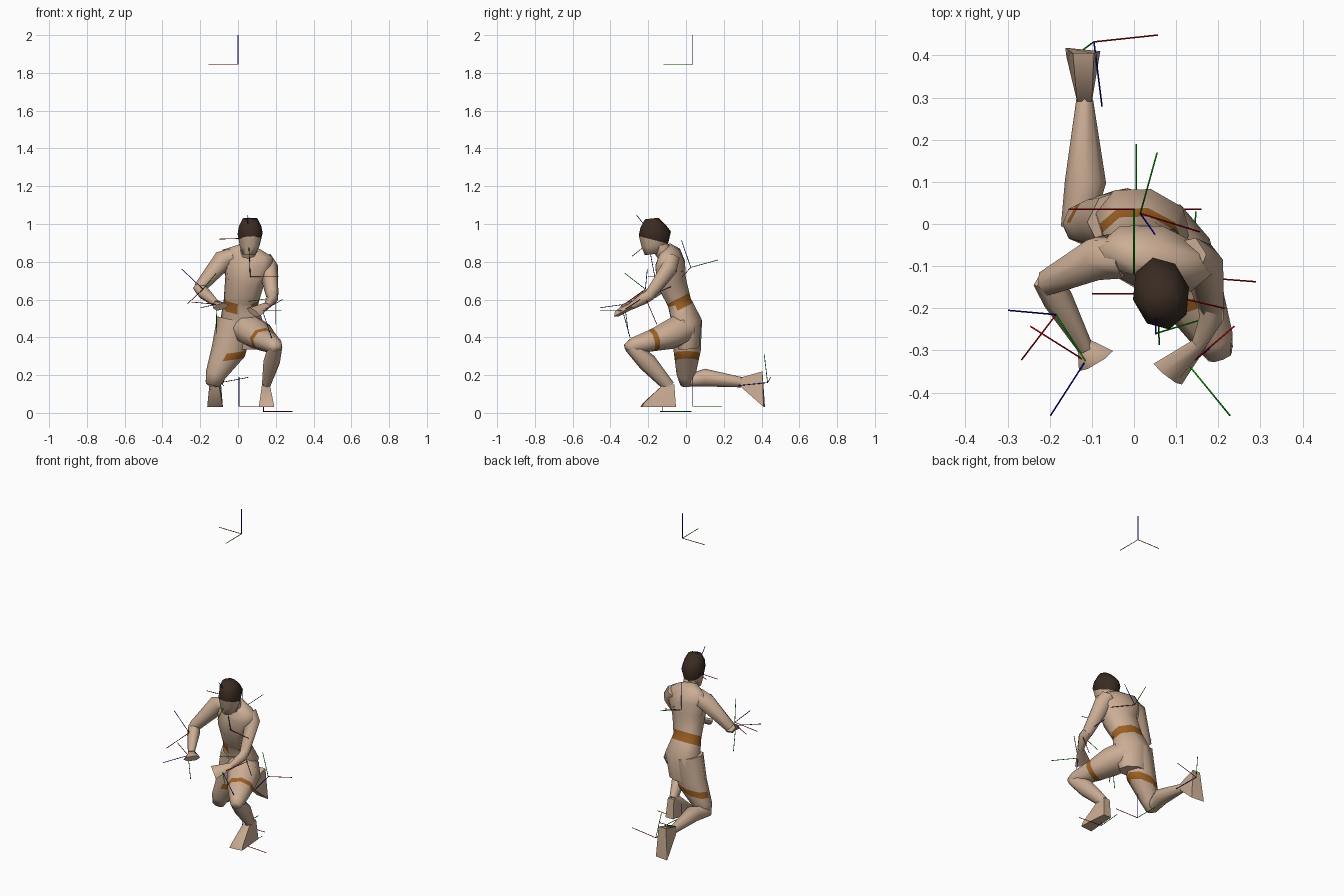
import bpy, bmesh, math
from mathutils import Vector


def make_mat(name, rgb):
    m = bpy.data.materials.new(name)
    m.diffuse_color = (*rgb, 1)
    return m


SKIN = make_mat("skin", (0.60, 0.42, 0.30))
HAIR = make_mat("dark_hair", (0.042, 0.024, 0.016))
TRIM = make_mat("brown_trim", (0.34, 0.12, 0.018))
RED = make_mat("axis_red", (0.50, 0.0, 0.0))
GREEN = make_mat("axis_green", (0.0, 0.44, 0.0))
BLUE = make_mat("axis_blue", (0.0, 0.0, 0.58))


def finish(name, bm, mats, angle=75):
    bmesh.ops.recalc_face_normals(bm, faces=bm.faces)
    me = bpy.data.meshes.new(name)
    bm.to_mesh(me)
    bm.free()
    for m in mats:
        me.materials.append(m)
    ob = bpy.data.objects.new(name, me)
    bpy.context.collection.objects.link(ob)
    bpy.context.view_layer.objects.active = ob
    ob.select_set(True)
    bpy.ops.object.shade_smooth_by_angle(angle=math.radians(angle))
    ob.select_set(False)
    return ob


def loft(name, rings, side=(1, 0, 0), axis=None, n=8, paint=None, skip=None):
    """rings: (x, y, z, half width, half depth) along a path.
    paint: (material, point, normal, low, high) colours a slab of the part,
    leaving out faces for which skip(centre, normal) is true."""
    bm = bmesh.new()
    pts = [Vector(r[:3]) for r in rings]
    loops = []
    for i, r in enumerate(rings):
        a, b = pts[max(i - 1, 0)], pts[min(i + 1, len(pts) - 1)]
        t = Vector(axis).normalized() if axis else (b - a).normalized()
        u = Vector(side)
        u = (u - t * u.dot(t)).normalized()
        v = t.cross(u)
        loops.append([bm.verts.new(pts[i] + u * r[3] * math.cos(k * math.tau / n)
                                   + v * r[4] * math.sin(k * math.tau / n))
                      for k in range(n)])
    for a, b in zip(loops, loops[1:]):
        for k in range(n):
            bm.faces.new((a[k], a[(k + 1) % n], b[(k + 1) % n], b[k]))
    bm.faces.new(loops[0])
    bm.faces.new(loops[-1])
    mats = [SKIN]
    if paint:
        mat, p, nor, lo, hi = paint
        p, nor = Vector(p), Vector(nor).normalized()
        mats.append(mat)
        for d in (lo, hi):
            bmesh.ops.bisect_plane(bm, geom=bm.verts[:] + bm.edges[:] + bm.faces[:],
                                   plane_co=p + nor * d, plane_no=nor)
        bmesh.ops.recalc_face_normals(bm, faces=bm.faces)
        for f in bm.faces:
            f.normal_update()
            c = f.calc_center_median()
            inside = lo < (c - p).dot(nor) < hi
            f.material_index = int(inside and not (skip and skip(c, f.normal)))
    return finish(name, bm, mats)


def foot(name, ankle, sole):
    """Wedge spreading from a small ankle box to the sole corners."""
    bm = bmesh.new()
    for p in ankle + sole:
        bm.verts.new(p)
    bmesh.ops.convex_hull(bm, input=bm.verts)
    bmesh.ops.dissolve_limit(bm, angle_limit=0.02, verts=bm.verts, edges=bm.edges)
    return finish(name, bm, [SKIN])


# Torso with a belt around the waist, open at the front left
loft("torso", [(0.015, 0.015, 0.34, 0.09, 0.056), (0.02, 0.005, 0.48, 0.118, 0.082),
               (0.015, -0.035, 0.585, 0.094, 0.066), (0.035, -0.08, 0.70, 0.107, 0.083),
               (0.05, -0.083, 0.79, 0.142, 0.08), (0.05, -0.09, 0.845, 0.137, 0.055),
               (0.055, -0.11, 0.872, 0.062, 0.036)],
     side=(0.95, -0.22, -0.14),
     paint=(TRIM, (0.01, -0.035, 0.577), (0, -0.45, 0.89), -0.028, 0.028),
     skip=lambda c, nrm: nrm.y < -0.6 and c.x > 0.01)

# Neck and head with a cap of hair
loft("neck", [(0.055, -0.10, 0.82, 0.046, 0.042), (0.06, -0.15, 0.90, 0.045, 0.045)])
loft("head", [(0.06, -0.175, 0.84, 0.036, 0.044), (0.062, -0.165, 0.885, 0.054, 0.072),
              (0.064, -0.165, 0.95, 0.068, 0.088), (0.064, -0.175, 0.99, 0.06, 0.068),
              (0.064, -0.182, 1.029, 0.04, 0.036)],
     side=(0.97, 0.22, 0), axis=(0, -0.12, 1),
     paint=(HAIR, (0.06, -0.165, 0.914), (0, 0.25, 0.97), 0, 0.5))

# Kneeling leg
loft("kneeling_thigh", [(-0.015, 0.005, 0.49, 0.098, 0.08), (-0.05, 0.006, 0.33, 0.092, 0.072),
                        (-0.12, 0.0, 0.20, 0.054, 0.05), (-0.135, -0.002, 0.145, 0.036, 0.028)],
     paint=(TRIM, (-0.05, 0.01, 0.296), (-0.15, 0, 1), -0.018, 0.018),
     skip=lambda c, nrm: nrm.y < -0.3 and c.x < -0.06)
loft("kneeling_shin", [(-0.138, -0.012, 0.168, 0.036, 0.03), (-0.115, 0.10, 0.187, 0.049, 0.047),
                       (-0.117, 0.295, 0.162, 0.02, 0.027)])
foot("kneeling_foot",
     [(x, 0.29, z) for x in (-0.135, -0.10) for z in (0.138, 0.187)],
     [(-0.163, 0.418, 0.032), (-0.08, 0.410, 0.032), (-0.16, 0.395, 0.06),
      (-0.085, 0.39, 0.06), (-0.145, 0.405, 0.22), (-0.095, 0.405, 0.22)])

# Forward leg
loft("forward_thigh", [(0.04, -0.01, 0.452, 0.09, 0.085), (0.10, -0.085, 0.415, 0.094, 0.08),
                       (0.14, -0.175, 0.385, 0.076, 0.06), (0.193, -0.28, 0.355, 0.046, 0.044),
                       (0.205, -0.315, 0.342, 0.03, 0.026)],
     side=(0.9, 0.4, -0.1),
     paint=(TRIM, (0.14, -0.178, 0.383), (0.35, -0.9, -0.2), -0.014, 0.014))
loft("forward_shin", [(0.197, -0.295, 0.352, 0.038, 0.034), (0.178, -0.205, 0.268, 0.044, 0.05),
                      (0.148, -0.09, 0.14, 0.022, 0.032)])
foot("forward_foot",
     [(x, y, 0.15) for x in (0.127, 0.168) for y in (-0.12, -0.062)],
     [(0.11, -0.243, 0.03), (0.192, -0.235, 0.03), (0.115, -0.225, 0.055),
      (0.188, -0.22, 0.055), (0.125, -0.053, 0.03), (0.178, -0.053, 0.03)])

# Arms: (part prefix, upper arm, forearm, hand, hand side)
arms = [
    ("right",
     [(-0.03, -0.075, 0.825, 0.055, 0.05), (-0.08, -0.08, 0.808, 0.058, 0.055),
      (-0.205, -0.14, 0.66, 0.034, 0.032)],
     [(-0.208, -0.13, 0.665, 0.034, 0.03), (-0.18, -0.18, 0.635, 0.036, 0.034),
      (-0.115, -0.295, 0.578, 0.019, 0.019)],
     [(-0.118, -0.285, 0.58, 0.019, 0.017), (-0.09, -0.325, 0.562, 0.048, 0.02)],
     (1, 0.5, 0.2)),
    ("left",
     [(0.13, -0.08, 0.815, 0.05, 0.05), (0.16, -0.085, 0.77, 0.045, 0.055),
      (0.181, -0.195, 0.62, 0.03, 0.034)],
     [(0.182, -0.185, 0.628, 0.03, 0.032), (0.183, -0.225, 0.605, 0.03, 0.033),
      (0.152, -0.29, 0.565, 0.018, 0.02)],
     [(0.16, -0.28, 0.57, 0.018, 0.018), (0.08, -0.356, 0.533, 0.047, 0.018)],
     (0.6, -0.6, -0.5)),
]
for label, upper, fore, hand, hside in arms:
    loft(label + "_upper_arm", upper, side=(0.4, 0.9, 0), n=6)
    loft(label + "_forearm", fore, side=(1, 0.3, 0), n=6)
    loft(label + "_hand", hand, side=hside, n=6)


# Thin axis markers at the joints: origin, red direction, green direction
def rod(name, start, d, mat):
    bm = bmesh.new()
    bmesh.ops.create_cone(bm, cap_ends=True, segments=12, radius1=0.0018,
                          radius2=0.0018, depth=0.155)
    d = d.normalized()
    q = d.to_track_quat("Z", "Y")
    for v in bm.verts:
        v.co = start + d * 0.0775 + q @ v.co
    finish(name, bm, [mat], 100)


markers = {
    "top": ((0, 0.035, 1.845), (-1, 0, 0), (0, -1, 0)),
    "root": ((0.005, 0.035, 0.035), (1, 0, 0), (0, 1, 0)),
    "forward_foot": ((0.135, -0.125, 0.007), (0.155, -0.012, 0), (0.012, 0.155, 0)),
    "kneeling_foot": ((-0.095, 0.432, 0.16), (0.15, 0.016, 0.028), (-0.025, -0.018, 0.15)),
    "head": ((0.055, -0.165, 0.925), (-0.155, 0, -0.005), (0.005, -0.12, -0.095)),
    "back": ((0.015, 0.025, 0.77), (0.145, -0.045, -0.05), (0.04, 0.145, 0.04)),
    "chest": ((0.065, -0.165, 0.72), (0.15, -0.035, 0), (0.035, 0.15, 0.03)),
    "right_elbow": ((-0.185, -0.215, 0.655), (-0.08, -0.105, -0.075), (0.07, -0.11, 0.085)),
    "right_hand": ((-0.115, -0.325, 0.575), (-0.135, 0.085, 0.012), (0.002, 0.02, -0.15)),
    "left_elbow": ((0.2, -0.215, 0.61), (0, 0.06, -0.14), (-0.15, -0.045, -0.02)),
    "left_hand": ((0.13, -0.335, 0.54), (0.105, 0.09, 0.06), (0.09, -0.11, 0)),
}
for label, (o, rx, gy) in markers.items():
    o, rx, gy = Vector(o), Vector(rx), Vector(gy)
    for tag, d, mat in (("red", rx, RED), ("green", gy, GREEN), ("blue", rx.cross(gy), BLUE)):
        rod(f"{label}_marker_{tag}", o, d, mat)
